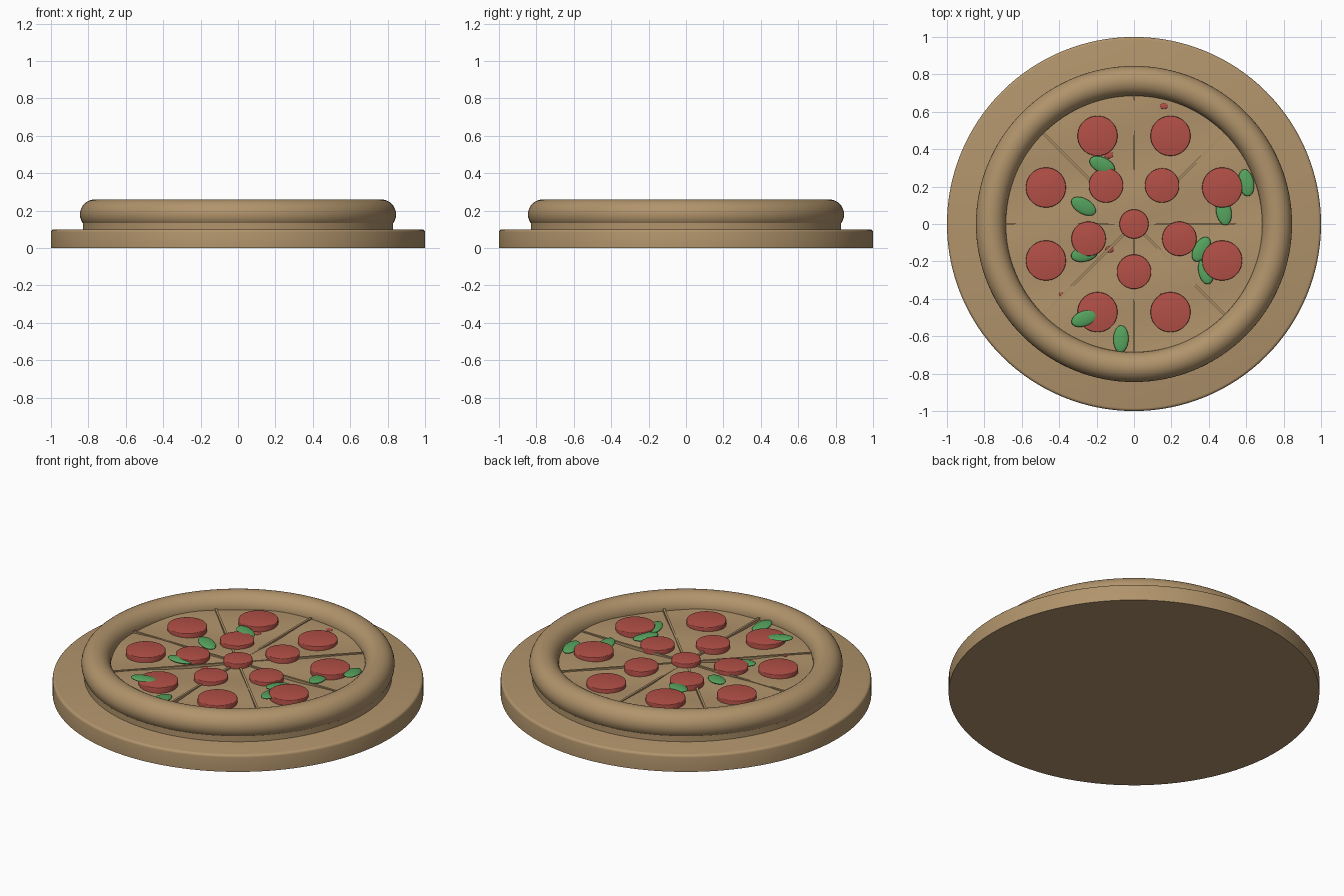
import bpy, bmesh, math
from mathutils import Matrix

if "Cube" in bpy.data.objects:
    bpy.data.objects.remove(bpy.data.objects["Cube"])


def mat(name, rgb):
    m = bpy.data.materials.new(name)
    m.diffuse_color = (*rgb, 1)
    m.use_nodes = True
    m.node_tree.nodes["Principled BSDF"].inputs["Base Color"].default_value = m.diffuse_color
    return m


TAN = mat("baked tan", (0.44, 0.295, 0.148))
RED = mat("pepperoni red", (0.45, 0.08, 0.062))
GREEN = mat("leaf green", (0.09, 0.36, 0.11))


def finish(bm, name, m, angle=35):
    bmesh.ops.recalc_face_normals(bm, faces=bm.faces)
    me = bpy.data.meshes.new(name)
    bm.to_mesh(me)
    bm.free()
    me.materials.append(m)
    ob = bpy.data.objects.new(name, me)
    bpy.context.collection.objects.link(ob)
    bpy.ops.object.select_all(action='DESELECT')
    ob.select_set(True)
    bpy.context.view_layer.objects.active = ob
    bpy.ops.object.shade_smooth_by_angle(angle=math.radians(angle))
    return ob


def disc(name, m, r, z0, z1, x=0, y=0, bevel=0.0, sides=96):
    """Upright cylinder with an optionally rounded top rim."""
    bm = bmesh.new()
    bmesh.ops.create_cone(bm, cap_ends=True, segments=sides, radius1=r, radius2=r,
                          depth=z1 - z0,
                          matrix=Matrix.Translation((x, y, (z0 + z1) / 2)))
    if bevel:
        top = [e for e in bm.edges if all(v.co.z > z1 - 1e-4 for v in e.verts)]
        bmesh.ops.bevel(bm, geom=top, offset=bevel, segments=3, profile=0.5,
                        affect='EDGES')
    return finish(bm, name, m)


def blob(name, m, loc, size, turn=0, tilt=0):
    """Flattened ellipsoid."""
    bm = bmesh.new()
    mx = (Matrix.Translation(loc) @ Matrix.Rotation(math.radians(turn), 4, 'Z')
          @ Matrix.Rotation(math.radians(tilt), 4, 'Y') @ Matrix.Diagonal((*size, 1)))
    bmesh.ops.create_uvsphere(bm, u_segments=24, v_segments=12, radius=1, matrix=mx)
    return finish(bm, name, m, 180)


def wave(x, y):
    """Gentle height variation of the melted cheese."""
    return 0.182 + 0.004 * (math.sin(11 * x + 4 * y + 1) + math.sin(13 * y - 5 * x))


# Serving board and dough base
disc("serving_board", TAN, 1.0, 0, 0.10, bevel=0.015, sides=128)
disc("dough_base", TAN, 0.83, 0.095, 0.135, sides=128)

# Crust ring
bm = bmesh.new()
N, K = 128, 32
rings = []
for i in range(N):
    a = 2 * math.pi * i / N
    ring = []
    for j in range(K):
        b = 2 * math.pi * j / K
        r = 0.765 + 0.08 * math.cos(b)
        ring.append(bm.verts.new((r * math.cos(a), r * math.sin(a),
                                  0.18 + 0.08 * math.sin(b))))
    rings.append(ring)
for i in range(N):
    p, q = rings[i], rings[(i + 1) % N]
    for j in range(K):
        k = (j + 1) % K
        bm.faces.new((p[j], q[j], q[k], p[k]))
finish(bm, "crust", TAN, 180)

# Wavy cheese
bm = bmesh.new()
centre = bm.verts.new((0, 0, wave(0, 0)))
prev = None
for s in range(1, 25):
    r = 0.70 * s / 24
    cur = []
    for i in range(96):
        x, y = r * math.cos(i * math.pi / 48), r * math.sin(i * math.pi / 48)
        cur.append(bm.verts.new((x, y, wave(x, y))))
    for i in range(96):
        k = (i + 1) % 96
        if prev:
            bm.faces.new((prev[i], cur[i], cur[k], prev[k]))
        else:
            bm.faces.new((centre, cur[i], cur[k]))
    prev = cur
finish(bm, "cheese", TAN, 180)

# Slice lines, four bars across the whole pizza
for i in range(4):
    bm = bmesh.new()
    bmesh.ops.create_cube(bm, size=1, matrix=Matrix.Rotation(i * math.pi / 4, 4, 'Z')
                          @ Matrix.Translation((0, 0, 0.178))
                          @ Matrix.Diagonal((1.40, 0.012, 0.026, 1)))
    finish(bm, "slice_line", TAN)

# Pepperoni: outer ring, inner ring, centre
for count, dist, start, rad in ((8, 0.51, 22.5, 0.107), (5, 0.255, 54, 0.092),
                                (1, 0, 0, 0.078)):
    for i in range(count):
        a = math.radians(start + 360 / count * i)
        x, y = dist * math.cos(a), dist * math.sin(a)
        top = wave(x, y) + 0.027
        disc("pepperoni", RED, rad, top - 0.04, top, x, y, 0.004, 48)

# Basil leaves: x, y, turn, height above the cheese
for x, y, turn, h in ((-.17, .315, -25, .022), (-.27, .095, -30, .012),
                      (-.265, -.16, 12, .016), (-.265, -.505, 20, .022),
                      (-.07, -.615, 88, .012), (.60, .22, 100, .016),
                      (.48, .065, 100, .012), (.36, -.135, 60, .012),
                      (.385, -.25, 100, .012)):
    blob("basil_leaf", GREEN, (x, y, wave(x, y) + h), (0.073, 0.041, 0.012), turn, 4)

# Sauce specks showing through the cheese
for x, y, r in ((.16, .63, .02), (-.135, .37, .024), (-.13, -.135, .022),
                (.15, -.38, .012), (-.39, -.375, .012)):
    blob("sauce_speck", RED, (x, y, wave(x, y)), (r, r * 0.8, 0.004))
